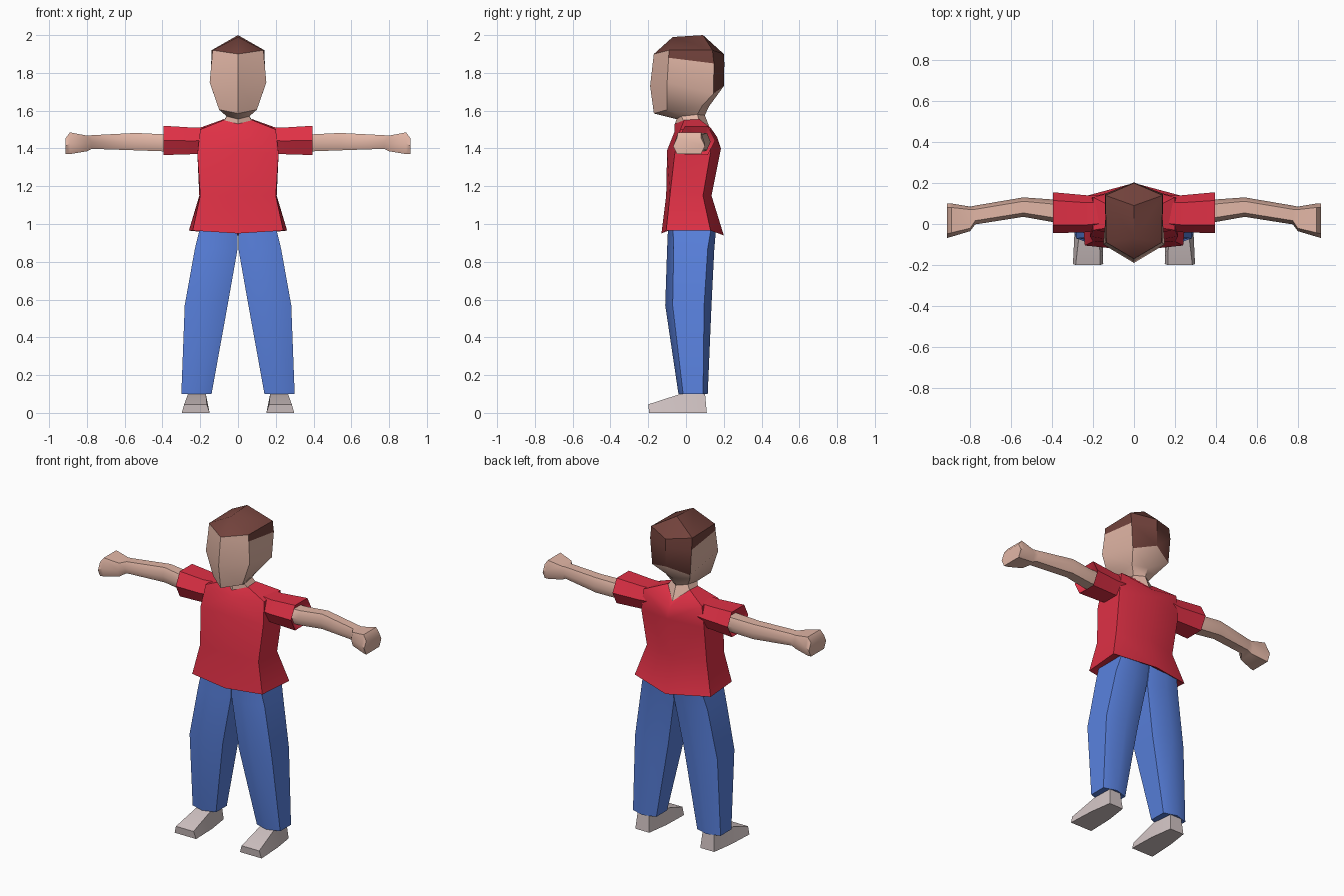
import bpy, bmesh, math


def material(name, rgb):
    m = bpy.data.materials.new(name)
    m.diffuse_color = (*rgb, 1)
    return m


SKIN = material("skin", (0.76, 0.47, 0.38))
HAIR = material("brown hair", (0.17, 0.055, 0.045))
RED = material("red cloth", (0.74, 0.03, 0.06))
BLUE = material("blue denim", (0.10, 0.22, 0.73))
SHOE = material("pale shoe", (0.64, 0.55, 0.55))


def loft(name, rings, mats, closed=True, caps=(), second=(), angle=50):
    """Skin rings of points, mirror across x; 'second' lists (row, column) cells using material 1."""
    bm = bmesh.new()
    rows = [[bm.verts.new(p) for p in r] for r in rings]
    n = len(rings[0])
    for i in range(len(rows) - 1):
        for j in range(n if closed else n - 1):
            k = (j + 1) % n
            f = bm.faces.new((rows[i][j], rows[i][k], rows[i + 1][k], rows[i + 1][j]))
            f.material_index = 1 if (i, j) in second else 0
    for c in caps:
        bm.faces.new(rows[c])
    bmesh.ops.remove_doubles(bm, verts=bm.verts[:], dist=1e-5)
    bmesh.ops.mirror(bm, geom=bm.verts[:] + bm.edges[:] + bm.faces[:],
                     axis='X', merge_dist=1e-4)
    bmesh.ops.recalc_face_normals(bm, faces=bm.faces[:])
    me = bpy.data.meshes.new(name)
    bm.to_mesh(me)
    bm.free()
    for m in mats:
        me.materials.append(m)
    ob = bpy.data.objects.new(name, me)
    bpy.context.collection.objects.link(ob)
    bpy.ops.object.select_all(action='DESELECT')
    ob.select_set(True)
    bpy.context.view_layer.objects.active = ob
    bpy.ops.object.shade_smooth_by_angle(angle=math.radians(angle))
    return ob


def hexagon(a0, a1, b0, b1, k):
    """Six-sided section filling a box; k is how far the flat sides are cut back."""
    d, m = (a1 - a0) * k, (b0 + b1) / 2
    return [(a0, m), (a0 + d, b1), (a1 - d, b1), (a1, m), (a1 - d, b0), (a0 + d, b0)]


def across(x, y0, y1, z0, z1, k=0.2):
    return [(x, a, b) for a, b in hexagon(y0, y1, z0, z1, k)]


def upright(z, x0, x1, y0, y1, k=0.16):
    return [(b, a, z) for a, b in hexagon(y0, y1, x0, x1, k)]


# Head and neck: each half ring runs front, side front, side back, back
collar = [(0, -0.06, 1.53), (0.075, -0.01, 1.55), (0.075, 0.07, 1.555), (0, 0.135, 1.49)]
crown = [(0, -0.07, 1.99), (0, -0.07, 1.99), (0, 0.09, 2.0), (0, 0.09, 2.0)]
loft("head", [
    crown,
    [(0, -0.17, 1.90), (0.135, -0.09, 1.92), (0.14, 0.14, 1.92), (0, 0.2, 1.90)],
    [(0, -0.171, 1.895), (0.138, -0.092, 1.88), (0.142, 0.148, 1.85), (0, 0.203, 1.85)],
    [(0, -0.19, 1.73), (0.15, -0.1, 1.75), (0.13, 0.145, 1.69), (0, 0.2, 1.73)],
    [(0, -0.17, 1.585), (0.1, -0.1, 1.605), (0.085, 0.085, 1.625), (0, 0.12, 1.62)],
    [(0, -0.05, 1.555), (0.06, -0.025, 1.57), (0.055, 0.06, 1.58), (0, 0.1, 1.575)],
    [(x, y, z - 0.006) for x, y, z in collar],
], [SKIN, HAIR], closed=False,
    second={(0, 0), (0, 1), (0, 2), (1, 1), (1, 2), (2, 2)}, angle=40)

# Shirt body, with a hem turned in towards the waist
loft("shirt", [
    collar,
    [(0, -0.06, 1.49), (0.2, -0.03, 1.50), (0.2, 0.13, 1.51), (0, 0.165, 1.46)],
    [(0, -0.1, 1.39), (0.215, -0.06, 1.37), (0.215, 0.13, 1.38), (0, 0.185, 1.40)],
    [(0, -0.105, 1.15), (0.2, -0.085, 1.15), (0.205, 0.09, 1.15), (0, 0.135, 1.15)],
    [(0, -0.13, 0.95), (0.24, -0.105, 0.965), (0.26, 0.13, 0.965), (0, 0.2, 0.94)],
    [(0, -0.08, 0.97), (0.19, -0.08, 0.98), (0.19, 0.12, 0.98), (0, 0.15, 0.97)],
], [RED], closed=False)

# Sleeves, with the open end turned in around the arm
loft("sleeves", [
    across(0.15, -0.03, 0.14, 1.38, 1.515),
    across(0.23, -0.04, 0.14, 1.37, 1.51),
    across(0.395, -0.045, 0.155, 1.365, 1.52),
    across(0.36, 0.01, 0.12, 1.39, 1.475),
], [RED])

# Arms and hands
loft("arms", [
    across(0.3, 0.0, 0.12, 1.385, 1.475),
    across(0.4, 0.01, 0.12, 1.385, 1.475),
    across(0.54, 0.035, 0.13, 1.39, 1.482),
    across(0.775, -0.002, 0.09, 1.398, 1.47),
    across(0.80, -0.035, 0.085, 1.385, 1.468, 0.12),
    across(0.89, -0.062, 0.1, 1.37, 1.485, 0.12),
    across(0.912, -0.068, 0.1, 1.37, 1.455, 0.12),
], [SKIN], caps=(0, -1))

# Trouser legs
loft("trousers", [
    upright(0.985, 0.002, 0.2, -0.095, 0.16, 0.1),
    upright(0.87, 0.002, 0.228, -0.1, 0.15, 0.14),
    upright(0.57, 0.055, 0.282, -0.11, 0.135),
    upright(0.1, 0.14, 0.3, -0.04, 0.115),
], [BLUE], caps=(0, -1), angle=60)

# Shoes: sections run from heel to toe
def shoe(y, x0, x1, t0, t1, top, slope=0.0):
    return [(x0, y, 0), (x1, y, 0), (t1, y + slope, top), (t0, y + slope, top)]


loft("shoes", [
    shoe(0.11, 0.175, 0.27, 0.185, 0.26, 0.11, -0.01),
    shoe(-0.03, 0.155, 0.29, 0.17, 0.265, 0.1),
    shoe(-0.195, 0.15, 0.298, 0.165, 0.285, 0.045, -0.005),
], [SHOE], caps=(0, -1), angle=40)
